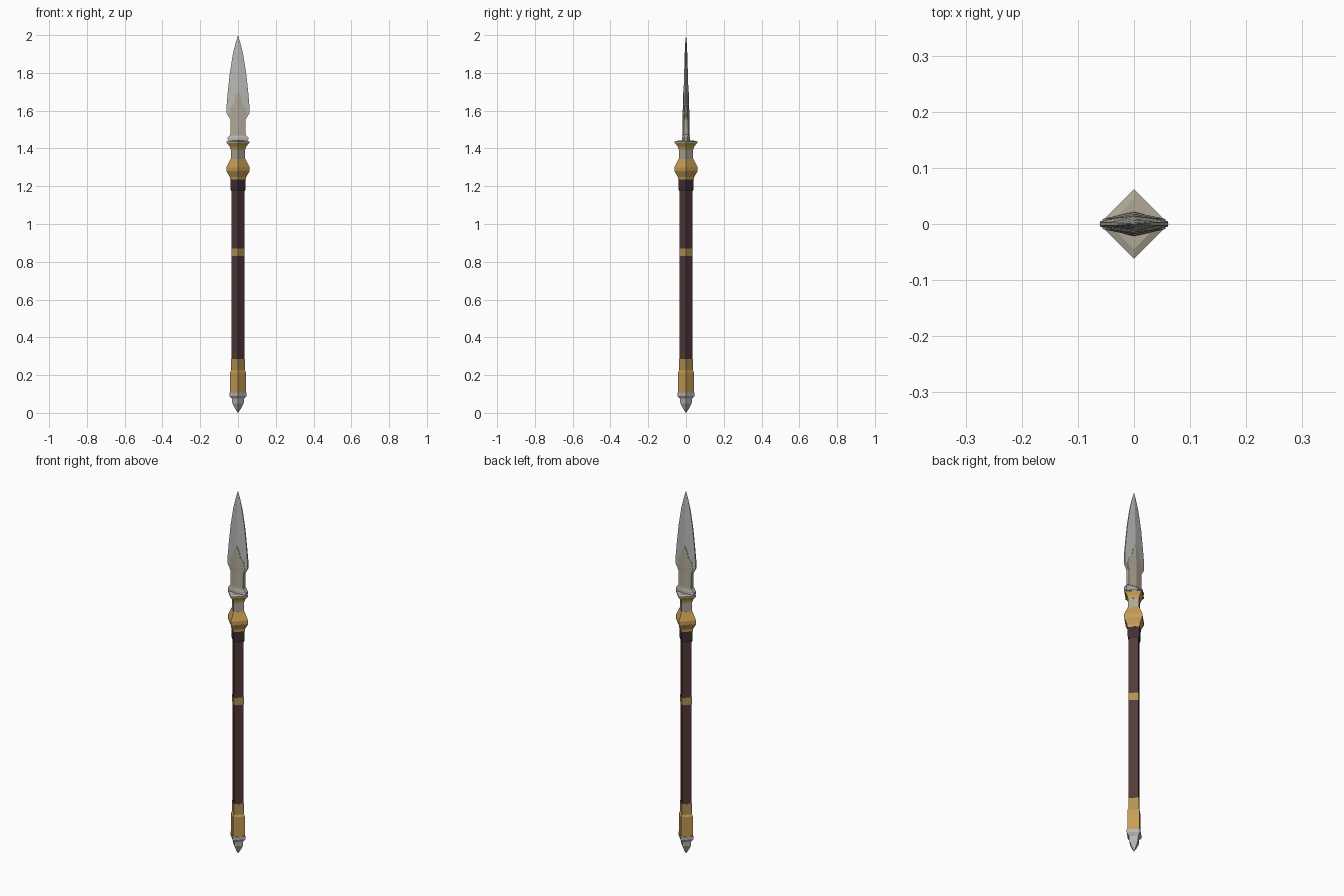
import bpy, bmesh, math

if "Cube" in bpy.data.objects:
    bpy.data.objects.remove(bpy.data.objects["Cube"])

def mat(name, r, g, b):
    m = bpy.data.materials.new(name)
    m.diffuse_color = (r, g, b, 1)
    m.use_nodes = True
    m.node_tree.nodes["Principled BSDF"].inputs["Base Color"].default_value = m.diffuse_color
    return m

STEEL = mat("steel", 0.47, 0.475, 0.455)
BEIGE = mat("pale_bronze", 0.42, 0.385, 0.30)
GOLD = mat("gold", 0.56, 0.34, 0.095)
OLD_GOLD = mat("dull_gold", 0.45, 0.29, 0.09)
WOOD = mat("dark_wood", 0.085, 0.042, 0.042)
GRIP = mat("dark_leather", 0.052, 0.027, 0.034)

def loft(name, rings, material):
    """Skin a stack of equal-sized rings, capping both ends."""
    bm = bmesh.new()
    vs = [[bm.verts.new(p) for p in ring] for ring in rings]
    n = len(rings[0])
    for a, b in zip(vs, vs[1:]):
        for i in range(n):
            j = (i + 1) % n
            bm.faces.new((a[i], a[j], b[j], b[i]))
    bm.faces.new(vs[0][::-1])
    bm.faces.new(vs[-1])
    bmesh.ops.remove_doubles(bm, verts=bm.verts, dist=0.0001)
    bmesh.ops.recalc_face_normals(bm, faces=bm.faces)
    me = bpy.data.meshes.new(name)
    bm.to_mesh(me)
    bm.free()
    me.materials.append(material)
    ob = bpy.data.objects.new(name, me)
    bpy.context.collection.objects.link(ob)
    return ob

def turned(name, profile, material):
    """Four-sided part with its corners on the x and y axes; profile is (z, radius)."""
    rings = [[(r * math.cos(k * math.pi / 2), r * math.sin(k * math.pi / 2), z)
              for k in range(4)] for z, r in profile]
    return loft(name, rings, material)

# Butt spike and lower ferrule
turned("butt_spike", [(0, 0), (0.02, 0.014), (0.05, 0.03), (0.075, 0.032),
                      (0.09, 0.046), (0.107, 0.046)], STEEL)
turned("lower_ferrule", [(0.1, 0.041), (0.107, 0.042), (0.215, 0.042), (0.225, 0.036)], GOLD)
turned("lower_band", [(0.22, 0.036), (0.285, 0.036)], OLD_GOLD)

# Shaft with its middle band and leather wrap
turned("shaft", [(0.28, 0.034), (1.2, 0.034)], WOOD)
turned("middle_band", [(0.83, 0.0355), (0.87, 0.0355)], OLD_GOLD)
turned("leather_wrap", [(1.175, 0.036), (1.185, 0.04), (1.24, 0.04)], GRIP)

# Collar, neck and flange under the blade
turned("collar", [(1.235, 0.042), (1.25, 0.044), (1.28, 0.062), (1.3, 0.062),
                  (1.345, 0.039)], GOLD)
turned("neck", [(1.34, 0.038), (1.405, 0.038)], BEIGE)
turned("flange", [(1.395, 0.039), (1.41, 0.044), (1.43, 0.059)], GOLD)
turned("flange_top", [(1.429, 0.062), (1.436, 0.062), (1.441, 0.045)], BEIGE)

# Blade: (z, half width, half thickness at ridge, half thickness at edge)
BLADE = [(1.436, 0.052, 0.022, 0.009), (1.455, 0.056, 0.021, 0.009),
         (1.475, 0.038, 0.017, 0.009), (1.55, 0.038, 0.016, 0.008),
         (1.585, 0.06, 0.016, 0.005), (1.62, 0.061, 0.015, 0.004),
         (1.7, 0.054, 0.013, 0.003), (1.8, 0.043, 0.010, 0.003),
         (1.9, 0.027, 0.007, 0.002), (1.96, 0.012, 0.004, 0.001),
         (2.0, 0.0, 0.0, 0.0)]

def section(z, w, t, e):
    return [(w, -e, z), (w, e, z), (0, t, z), (-w, e, z), (-w, -e, z), (0, -t, z)]

loft("blade", [section(*s) for s in BLADE], STEEL)

def blade_at(z):
    for a, b in zip(BLADE, BLADE[1:]):
        if a[0] <= z <= b[0]:
            f = (z - a[0]) / (b[0] - a[0])
            return [p + (q - p) * f for p, q in zip(a, b)][1:]

# Socket tongue: a thin cover following the blade, tapering to a point
rings = []
for z, w in [(1.465, 0.048), (1.475, 0.039), (1.55, 0.039), (1.585, 0.047),
             (1.62, 0.04), (1.64, 0.022), (1.67, 0.017), (1.7, 0.001)]:
    bw, t, e = blade_at(z)
    edge = t + (e - t) * min(1, w / bw) + 0.0018
    rings.append(section(z, w, t + 0.0018, edge))
loft("blade_socket", rings, BEIGE)
